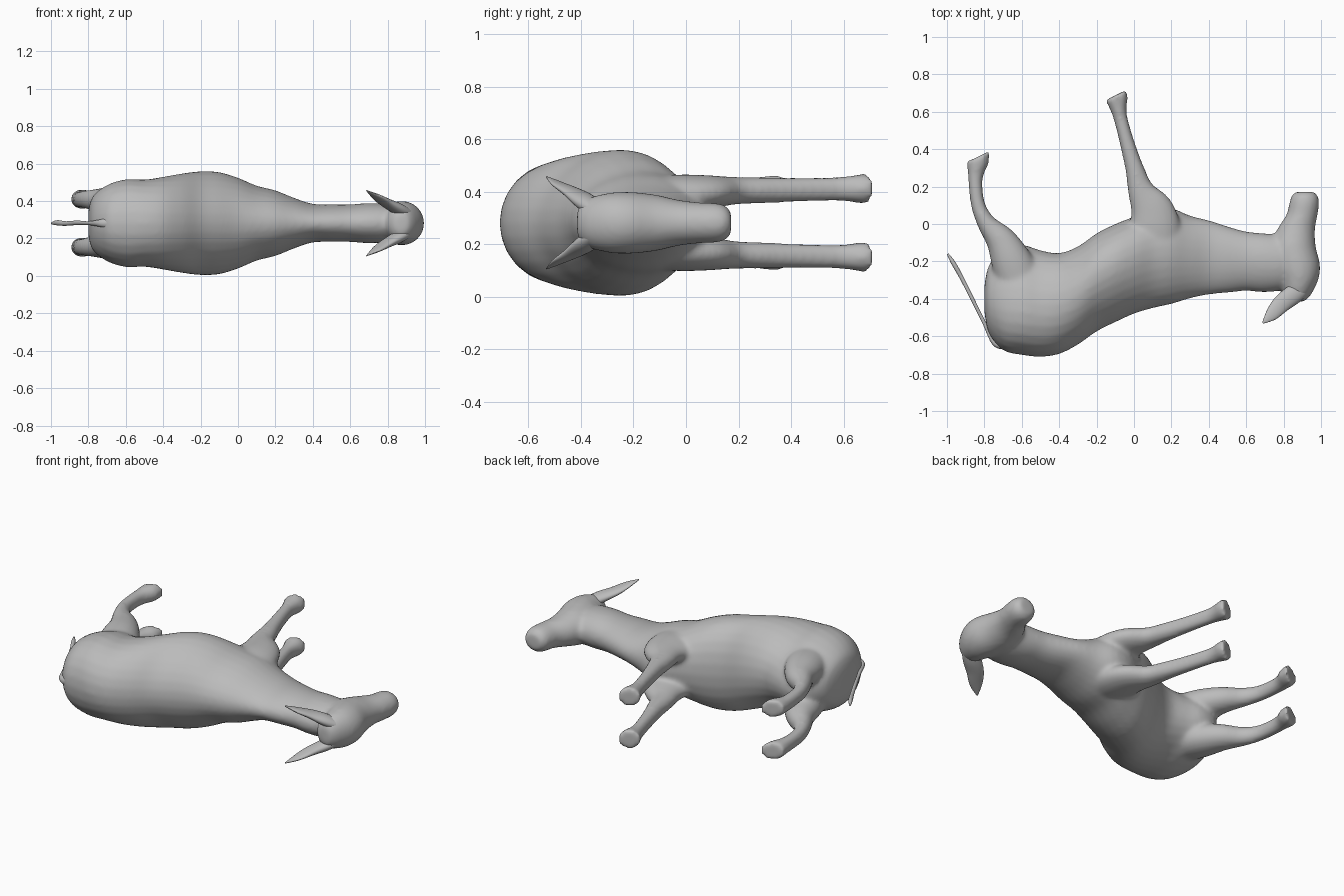
import bpy, bmesh, math
from mathutils import Vector

if "Cube" in bpy.data.objects:
    bpy.data.objects.remove(bpy.data.objects["Cube"], do_unlink=True)

MID = 0.282      # height of the animal's plane of symmetry
SIDES = 28

grey = bpy.data.materials.new("plain grey")
grey.use_nodes = True
grey.diffuse_color = (0.5, 0.5, 0.5, 1)
grey.node_tree.nodes["Principled BSDF"].inputs["Base Color"].default_value = (0.5, 0.5, 0.5, 1)


def spline(pts, steps=5):
    """Smoothly interpolate a list of stations."""
    out = []
    for i in range(len(pts) - 1):
        p0, p1, p2, p3 = pts[max(i - 1, 0)], pts[i], pts[i + 1], pts[min(i + 2, len(pts) - 1)]
        for s in range(steps):
            t = s / steps
            out.append([0.5 * (2 * b + (c - a) * t + (2 * a - 5 * b + 4 * c - d) * t * t
                               + (3 * b - a - 3 * c + d) * t ** 3)
                        for a, b, c, d in zip(p0, p1, p2, p3)])
    out.append(list(pts[-1]))
    return out


def loft(bm, stations, axis=None, end_axis=None, mirror=False):
    """Skin rings; a station is x, y, z offset, half depth, half width and optional egg shape."""
    st = spline(stations)
    for side in ((1, -1) if mirror else (1,)):
        rings = []
        for i, (x, y, z, a, b, *egg) in enumerate(st):
            p, q = st[max(i - 1, 0)], st[min(i + 1, len(st) - 1)]
            d = Vector(axis) if axis else Vector((q[0] - p[0], q[1] - p[1]))
            if end_axis and i >= len(st) - 2:
                d = Vector(end_axis)
            d.normalize()
            u = Vector((-d.y, d.x, 0))
            c = Vector((x, y, MID + side * z))
            ring = []
            for k in range(SIDES):
                t = math.tau * k / SIDES
                w = b * math.sin(t) * (1 + sum(egg) * math.cos(t))
                ring.append(bm.verts.new(c + u * a * math.cos(t) + Vector((0, 0, w))))
            rings.append(ring)
        for r, s in zip(rings, rings[1:]):
            for k in range(SIDES):
                n = (k + 1) % SIDES
                bm.faces.new((r[k], r[n], s[n], s[k]))
        bm.faces.new(rings[0][::-1])
        bm.faces.new(rings[-1])


def finish(name, bm):
    bmesh.ops.recalc_face_normals(bm, faces=bm.faces)
    me = bpy.data.meshes.new(name)
    bm.to_mesh(me)
    bm.free()
    me.materials.append(grey)
    me.shade_smooth()
    ob = bpy.data.objects.new(name, me)
    bpy.context.collection.objects.link(ob)
    return ob


# Torso and neck: x, back edge, belly edge, half width, egg (positive = wider at the belly)
trunk = [(-0.80, -0.47, -0.33, 0.07, 0), (-0.775, -0.585, -0.22, 0.145, -0.1),
         (-0.70, -0.675, -0.13, 0.20, -0.2), (-0.60, -0.70, -0.11, 0.23, -0.2),
         (-0.50, -0.71, -0.14, 0.232, -0.12), (-0.40, -0.695, -0.155, 0.248, 0.0),
         (-0.30, -0.645, -0.12, 0.265, 0.1), (-0.20, -0.575, -0.05, 0.274, 0.18),
         (-0.10, -0.525, 0.0, 0.27, 0.16), (0.0, -0.48, 0.04, 0.242, 0.1),
         (0.10, -0.45, 0.08, 0.20, 0.07), (0.20, -0.428, 0.085, 0.175, 0.07),
         (0.30, -0.398, 0.045, 0.135, 0.07), (0.40, -0.378, 0.02, 0.103, 0.07),
         (0.50, -0.368, -0.012, 0.10, 0.07), (0.60, -0.358, -0.04, 0.10, 0.07),
         (0.70, -0.365, -0.05, 0.107, 0.07), (0.80, -0.35, -0.06, 0.10, 0),
         (0.87, -0.30, -0.10, 0.07, 0)]
bm = bmesh.new()
loft(bm, [(x, (lo + hi) / 2, 0, (hi - lo) / 2, w, e) for x, lo, hi, w, e in trunk], axis=(1, 0))

# Head: y, throat edge, brow edge, half width
head = [(-0.415, 0.84, 0.91, 0.05), (-0.38, 0.80, 0.945, 0.09), (-0.30, 0.78, 0.985, 0.113),
        (-0.22, 0.75, 0.995, 0.118), (-0.12, 0.735, 0.972, 0.108), (-0.03, 0.765, 0.968, 0.088),
        (0.05, 0.815, 0.982, 0.078), (0.11, 0.83, 0.99, 0.076), (0.15, 0.842, 0.983, 0.066),
        (0.172, 0.865, 0.963, 0.04)]
loft(bm, [((lo + hi) / 2, y, 0, (hi - lo) / 2, w) for y, lo, hi, w in head], axis=(0, 1))

# Hind legs with thigh and hoof
loft(bm, [(-0.60, -0.34, 0.09, 0.13, 0.10), (-0.655, -0.20, 0.108, 0.11, 0.09),
          (-0.71, -0.09, 0.118, 0.083, 0.072), (-0.785, 0.0, 0.125, 0.052, 0.054),
          (-0.83, 0.09, 0.127, 0.039, 0.046), (-0.846, 0.19, 0.127, 0.037, 0.045),
          (-0.846, 0.27, 0.127, 0.043, 0.047), (-0.83, 0.362, 0.13, 0.071, 0.055)],
     end_axis=(-0.45, 0.9), mirror=True)

# Front legs with shoulder and hoof
loft(bm, [(0.13, -0.22, 0.075, 0.13, 0.09), (0.115, -0.05, 0.10, 0.14, 0.083),
          (0.095, 0.07, 0.115, 0.12, 0.067), (0.037, 0.18, 0.122, 0.072, 0.053),
          (0.005, 0.29, 0.124, 0.051, 0.05), (-0.03, 0.41, 0.126, 0.041, 0.047),
          (-0.06, 0.52, 0.128, 0.037, 0.046), (-0.08, 0.60, 0.129, 0.041, 0.047),
          (-0.095, 0.69, 0.13, 0.067, 0.06)],
     end_axis=(-0.45, 0.9), mirror=True)

# Fuse and soften trunk, head and legs
body = finish("body", bm)
rm = body.modifiers.new("fuse", 'REMESH')
rm.mode = 'VOXEL'
rm.voxel_size = 0.012
rm.use_smooth_shade = True
sm = body.modifiers.new("soften", 'SMOOTH')
sm.factor = 0.5
sm.iterations = 10

# Ears: broad at the crown, flattened and swept back to a point
bm = bmesh.new()
loft(bm, [(0.905, -0.335, 0.05, 0.045, 0.03), (0.855, -0.375, 0.075, 0.052, 0.034),
          (0.79, -0.425, 0.11, 0.048, 0.024), (0.735, -0.485, 0.145, 0.034, 0.013),
          (0.688, -0.53, 0.174, 0.004, 0.003)], mirror=True)
finish("ears", bm)

# Tail: thin, slightly wavy cord
bm = bmesh.new()
loft(bm, [(-0.69, -0.65, 0, 0.022, 0.03), (-0.745, -0.635, 0, 0.016, 0.018),
          (-0.80, -0.53, 0, 0.010, 0.010), (-0.86, -0.41, 0.002, 0.010, 0.012),
          (-0.92, -0.29, -0.002, 0.011, 0.012), (-0.965, -0.21, 0.002, 0.012, 0.014),
          (-0.996, -0.16, 0, 0.005, 0.006)])
finish("tail", bm)
